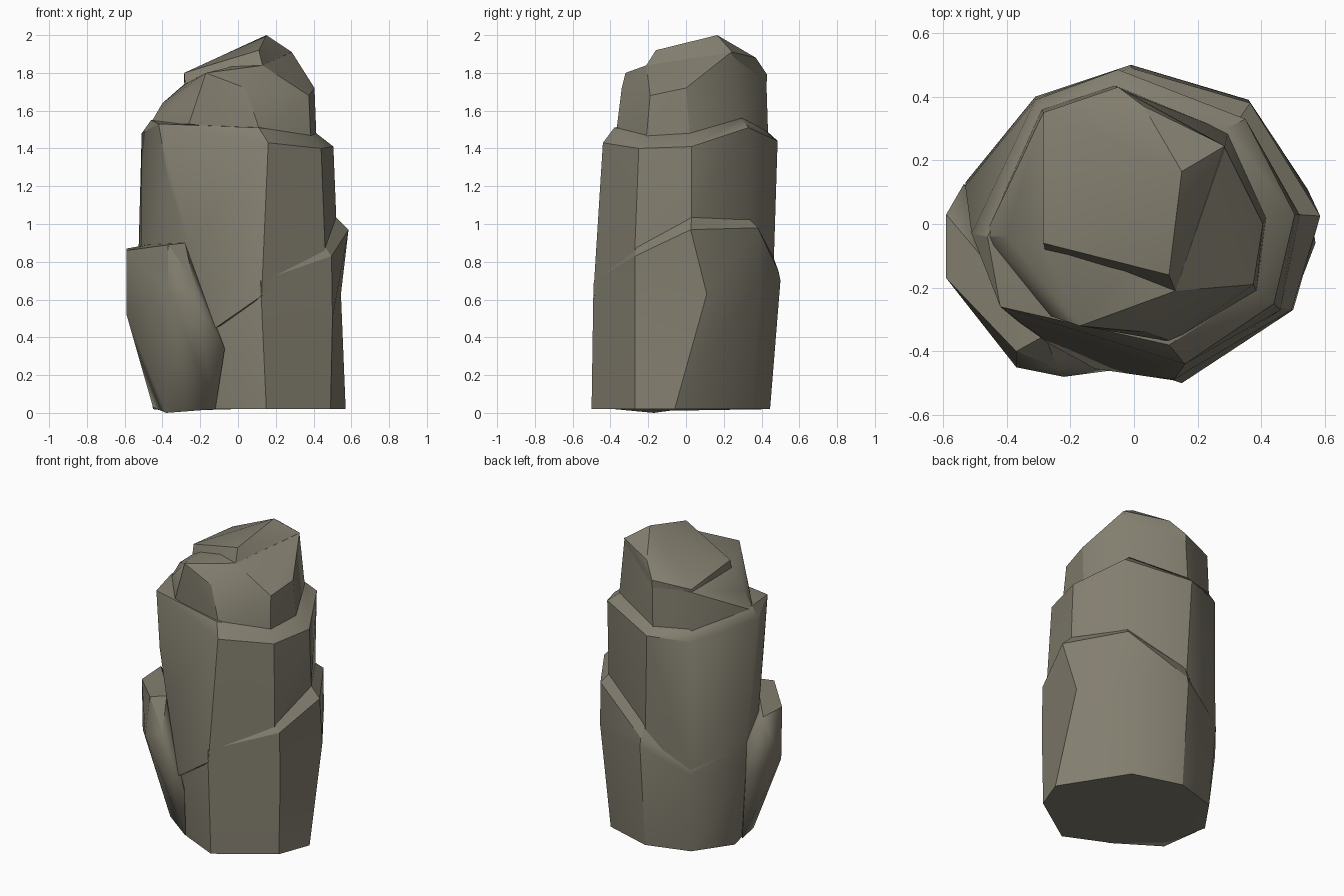
import bpy, bmesh, math

stone = bpy.data.materials.new("khaki grey stone")
stone.diffuse_color = (0.225, 0.208, 0.158, 1)


def rounded(e):
    """Upright edges that stay soft: back right, back left and lower left front."""
    a, b = (v.co for v in e.verts)
    d, m = b - a, (a + b) / 2
    if abs(d.z) < 0.7 * d.length or m.z > 1.72:
        return False
    return (m.x > .2 and m.y > .15) or (m.x < -.2 and m.y > .02) or \
           (m.x < -.05 and m.y < -.1 and m.z < .68)


def finish(bm, name):
    """Clean up, mark sharp edges by angle and make the object."""
    bmesh.ops.recalc_face_normals(bm, faces=bm.faces)
    for f in bm.faces:
        f.smooth = True
    for e in bm.edges:
        if len(e.link_faces) == 2:
            e.smooth = e.calc_face_angle(0) < math.radians(27) or rounded(e)
    me = bpy.data.meshes.new(name)
    bm.to_mesh(me)
    bm.free()
    me.materials.append(stone)
    ob = bpy.data.objects.new(name, me)
    bpy.context.collection.objects.link(ob)
    return ob


def hull(name, points):
    """Chiselled convex block around a few corner points."""
    bm = bmesh.new()
    for p in points:
        bm.verts.new(p)
    bmesh.ops.convex_hull(bm, input=bm.verts)
    loose = [v for v in bm.verts if not v.link_faces]
    bmesh.ops.delete(bm, geom=loose, context='VERTS')
    return finish(bm, name)


def loft(name, rings):
    """Block through matching rings of corners, capped at both ends."""
    bm = bmesh.new()
    vs = [[bm.verts.new(p) for p in r] for r in rings]
    n = len(vs[0])
    for a, b in zip(vs, vs[1:]):
        for i in range(n):
            j = (i + 1) % n
            bm.faces.new((a[i], a[j], b[j], b[i]))
    bm.faces.new(vs[0][::-1])
    bm.faces.new(vs[-1])
    bmesh.ops.triangulate(bm, faces=[f for f in bm.faces if len(f.verts) > 4])
    return finish(bm, name)


# lower tier with the sloping ledge on the right and back
loft("lower_tier", [
    [(.15, -.50, .02), (.49, -.27, .02), (.57, -.06, .02), (.31, .35, .02),
     (-.01, .445, .02), (-.29, .36, .02), (-.45, .13, .02), (-.37, -.18, .01), (-.11, -.38, .02)],
    [(.12, -.49, .68), (.50, -.27, .50), (.545, .11, .63), (.36, .39, .70),
     (-.01, .50, .70), (-.31, .40, .55), (-.53, .13, .55), (-.44, -.22, .55), (-.12, -.44, .45)],
    [(.12, -.486, .70), (.495, -.27, .83), (.585, .025, .97), (.365, .38, .98),
     (-.01, .49, .75), (-.31, .395, .58), (-.53, .12, .70), (-.43, -.23, .60), (-.14, -.43, .50)],
    [(.12, -.46, .72), (.45, -.26, .89), (.515, .03, 1.04), (.33, .33, 1.03),
     (-.02, .46, .83), (-.29, .37, .60), (-.50, .10, .70), (-.41, -.22, .62), (-.15, -.42, .52)],
])

# bulging slab on the left front
hull("left_slab", [
    (-.59, .03, .87), (-.59, -.17, .86), (-.37, -.40, .89), (-.24, -.455, .71),
    (-.22, -.48, .58), (-.37, -.45, .65), (-.07, -.46, .34), (-.535, .125, .72),
    (-.59, -.03, .52), (-.59, -.16, .52), (-.45, .05, .03), (-.38, -.17, 0),
    (-.12, -.38, .02), (-.48, -.10, .89), (-.28, -.35, .90), (-.525, .12, .48),
])

# middle tier with the upper ledge
hull("middle_tier", [
    (.125, -.491, .62), (.46, -.27, .70), (.46, -.27, .89), (.52, .03, 1.04),
    (.48, .03, .65), (.335, .335, 1.02), (.30, .30, .6), (-.02, .46, .65),
    (-.31, .395, .57), (-.53, .12, .57), (-.53, .12, .72), (-.51, -.03, .8),
    (-.36, -.31, 1.18), (-.26, -.38, .90), (-.12, -.455, .45),
    (.16, -.44, 1.43), (.44, -.25, 1.40), (.505, .03, 1.41), (.35, .33, 1.51),
    (-.05, .485, 1.44), (-.31, .39, 1.43), (-.51, -.03, 1.48), (-.42, -.26, 1.53),
    (.11, -.38, 1.51), (.38, -.21, 1.47), (.415, .02, 1.48), (.29, .30, 1.56),
    (-.06, .43, 1.49), (-.28, .36, 1.50), (-.46, -.04, 1.55),
])

# head block
hull("head_block", [
    (.12, -.37, 1.48), (.385, -.21, 1.45), (.415, .02, 1.46), (.295, .29, 1.50),
    (-.06, .435, 1.46), (-.29, .36, 1.46), (-.47, -.04, 1.52), (-.26, -.29, 1.53),
    (.375, -.19, 1.68), (.405, 0, 1.72), (.285, .24, 1.91), (-.05, .425, 1.77),
    (-.285, .35, 1.74), (-.40, -.04, 1.64), (-.17, -.32, 1.80), (.04, -.34, 1.72),
    (-.28, -.08, 1.74), (.13, -.21, 1.84),
])

# tilted cap slab
hull("cap_slab", [
    (-.28, -.08, 1.74), (.13, -.21, 1.84), (-.285, -.06, 1.80), (.11, -.16, 1.92),
    (.15, .165, 2.0), (.285, .245, 1.91), (.03, .37, 1.88), (-.05, .43, 1.79),
    (-.285, .35, 1.76), (-.28, .34, 1.65), (-.05, .42, 1.65), (.25, .24, 1.75),
])
